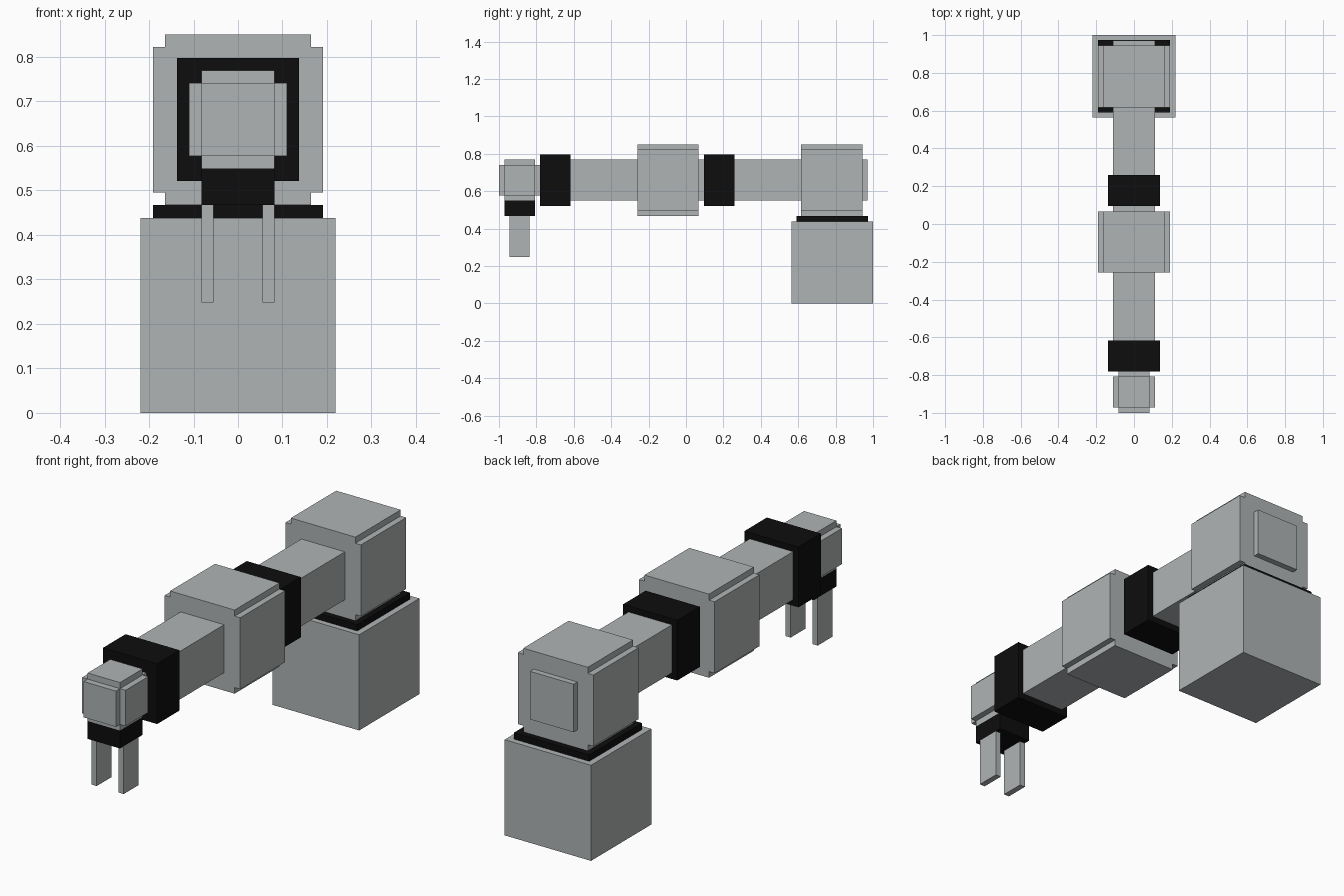
import bpy
import bmesh

if "Cube" in bpy.data.objects:
    bpy.data.objects.remove(bpy.data.objects["Cube"])


def material(name, color):
    m = bpy.data.materials.new(name)
    m.diffuse_color = (*color, 1)
    m.use_nodes = True
    m.node_tree.nodes["Principled BSDF"].inputs["Base Color"].default_value = m.diffuse_color
    return m


GREY = material("light grey", (0.43, 0.455, 0.46))
BLACK = material("black", (0.004, 0.004, 0.004))


def prism(name, profile, y0, y1, mat):
    """Extrude an x-z profile from y0 to y1."""
    bm = bmesh.new()
    face = bm.faces.new([bm.verts.new((x, y0, z)) for x, z in profile])
    ext = bmesh.ops.extrude_face_region(bm, geom=[face])
    verts = [v for v in ext["geom"] if isinstance(v, bmesh.types.BMVert)]
    bmesh.ops.translate(bm, verts=verts, vec=(0, y1 - y0, 0))
    bmesh.ops.recalc_face_normals(bm, faces=bm.faces)
    mesh = bpy.data.meshes.new(name)
    bm.to_mesh(mesh)
    bm.free()
    mesh.materials.append(mat)
    ob = bpy.data.objects.new(name, mesh)
    bpy.context.collection.objects.link(ob)
    return ob


def box(name, x, y, z, mat):
    profile = [(x[0], z[0]), (x[1], z[0]), (x[1], z[1]), (x[0], z[1])]
    return prism(name, profile, y[0], y[1], mat)


def notched(name, half, notch, zc, y, mat):
    """Square block with a square notch along each lengthwise edge."""
    h, n = half, half - notch
    quarter = [(h, n), (n, n), (n, h)]
    profile = []
    for _ in range(4):
        profile += quarter
        quarter = [(-b, a) for a, b in quarter]
    return prism(name, [(a, zc + b) for a, b in profile], y[0], y[1], mat)


AXIS = 0.659  # height of the arm centre line

# Pedestal and turntable
box("base", (-0.219, 0.219), (0.564, 1.0), (0, 0.438), GREY)
box("turntable", (-0.191, 0.191), (0.59, 0.973), (0.438, 0.467), BLACK)

# Arm beam with its two notched joints
box("arm_beam", (-0.11, 0.11), (-0.70, 0.971), (0.549, 0.769), GREY)
notched("shoulder_joint", 0.1915, 0.028, AXIS, (0.616, 0.944), GREY)
notched("elbow_joint", 0.1915, 0.028, AXIS, (-0.258, 0.067), GREY)

# Black sleeves around the beam
for name, y in (("upper_sleeve", (0.096, 0.259)), ("wrist_sleeve", (-0.781, -0.618))):
    box(name, (-0.137, 0.137), y, (0.521, 0.797), BLACK)

# Wrist block with a raised plate front and back
notched("wrist_block", 0.11, 0.028, AXIS, (-0.971, -0.807), GREY)
box("wrist_core", (-0.082, 0.082), (-1.0, -0.781), (0.577, 0.741), GREY)

# Gripper and its two fingers
box("gripper_mount", (-0.082, 0.082), (-0.971, -0.807), (0.467, 0.549), BLACK)
for side, x in (("left", (-0.082, -0.055)), ("right", (0.055, 0.082))):
    box(side + "_finger", x, (-0.944, -0.836), (0.248, 0.467), GREY)
